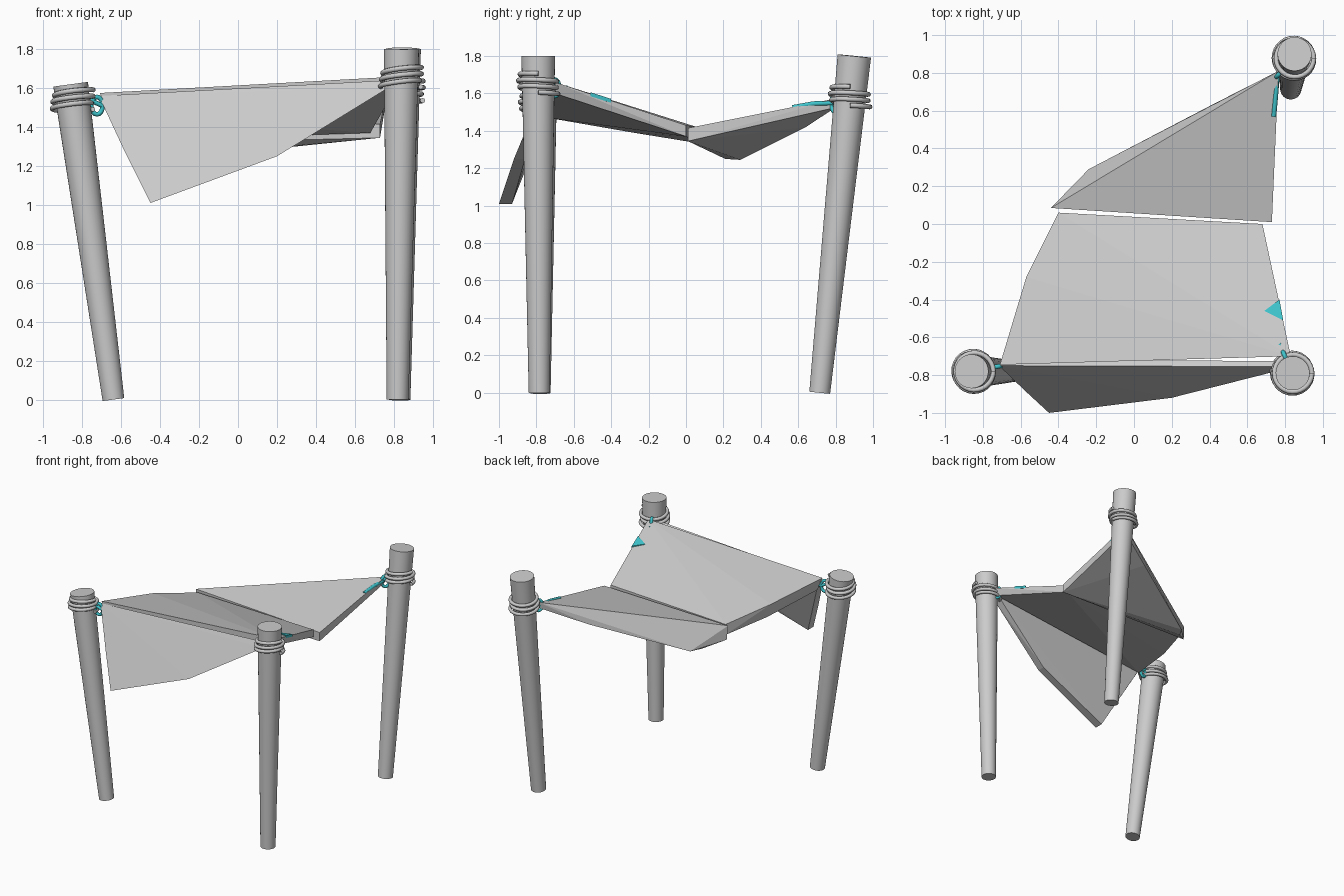
import bpy, bmesh, math
from mathutils import Vector

if "Cube" in bpy.data.objects:
    bpy.data.objects.remove(bpy.data.objects["Cube"])

teal = bpy.data.materials.new("teal")
teal.diffuse_color = (0.05, 0.55, 0.6, 1)
teal.use_nodes = True
teal.node_tree.nodes["Principled BSDF"].inputs["Base Color"].default_value = teal.diffuse_color


def tapered_post(name, bottom, top, r0, r1):
    bottom, top = Vector(bottom), Vector(top)
    axis = top - bottom
    bpy.ops.mesh.primitive_cone_add(vertices=32, radius1=r0, radius2=r1, depth=axis.length,
                                    location=(bottom + top) / 2,
                                    rotation=axis.to_track_quat('Z', 'Y').to_euler())
    ob = bpy.context.object
    ob.name = name
    bpy.ops.object.shade_smooth_by_angle()


def rope(name, pts, radius, mat=None, cyclic=False):
    cu = bpy.data.curves.new(name, 'CURVE')
    cu.dimensions = '3D'
    cu.bevel_depth = radius
    cu.bevel_resolution = 2
    cu.use_fill_caps = True
    sp = cu.splines.new('POLY')
    sp.points.add(len(pts) - 1)
    for p, c in zip(sp.points, pts):
        p.co = (*c, 1)
    sp.use_cyclic_u = cyclic
    sp.use_smooth = True
    if mat:
        cu.materials.append(mat)
    ob = bpy.data.objects.new(name, cu)
    bpy.context.collection.objects.link(ob)


def folded_cloth(name, pts, mat=None):
    # flat-faced cloth slab spanning its corner points
    bm = bmesh.new()
    for p in pts:
        bm.verts.new(p)
    res = bmesh.ops.convex_hull(bm, input=bm.verts)
    loose = [v for v in bm.verts if not v.link_faces]
    bmesh.ops.delete(bm, geom=loose, context='VERTS')
    bmesh.ops.recalc_face_normals(bm, faces=bm.faces)
    me = bpy.data.meshes.new(name)
    bm.to_mesh(me)
    bm.free()
    if mat:
        me.materials.append(mat)
    ob = bpy.data.objects.new(name, me)
    bpy.context.collection.objects.link(ob)


# posts with wrapped rope and teal ties: bottom, top, wrap height, cloth corner
posts = {
    "front_left": ((-0.64, -0.78, 0), (-0.86, -0.78, 1.62), 1.535, (-0.70, -0.75, 1.51)),
    "front_right": ((0.82, -0.785, 0), (0.84, -0.79, 1.80), 1.65, (0.79, -0.68, 1.63)),
    "back_right": ((0.83, 0.715, 0), (0.85, 0.90, 1.80), 1.58, (0.755, 0.78, 1.545)),
}
for name, (bot, top, wz, corner) in posts.items():
    tapered_post(name + "_post", bot, top, 0.056, 0.09)
    c = Vector(bot).lerp(Vector(top), wz / top[2])
    turns, n = 3, 28
    wrap = []
    for i in range(turns * n + 1):
        a = 2 * math.pi * i / n
        r = 0.101 + 0.006 * math.sin(a * 0.7)
        wrap.append((c.x + r * math.cos(a), c.y + r * math.sin(a),
                     c.z - 0.05 + 0.1 * i / (turns * n) + 0.012 * math.cos(a + 1)))
    rope(name + "_rope_wrap", wrap, 0.013)
    # small teal loop and link to the cloth corner
    k = Vector(corner)
    d = (c - k)
    d.z = 0
    d.normalize()
    mid = k + d * 0.025
    loop = [mid + d * 0.03 * math.cos(t) + Vector((0, 0, 0.045 * math.sin(t)))
            for t in [2 * math.pi * i / 16 for i in range(16)]]
    rope(name + "_tie_loop", loop, 0.012, teal, True)
    rope(name + "_tie_link", [k - d * 0.05, k, c - d * 0.1], 0.012, teal)

# cord along the cloth edge at the back corner
rope("back_edge_cord", [(0.74, 0.57, 1.525), (0.75, 0.68, 1.545), (0.76, 0.80, 1.55)], 0.013, teal)

# front half of the canopy
folded_cloth("front_canopy", [
    (-0.71, -0.745, 1.575), (0.83, -0.70, 1.66), (0.68, 0.0, 1.43), (-0.40, 0.06, 1.42),
    (-0.57, -0.28, 1.50), (-0.67, -0.74, 1.47), (-0.54, -0.28, 1.39), (-0.40, 0.06, 1.335),
    (0.68, 0.0, 1.37), (0.81, -0.70, 1.60)])

# back half, sloping down to its outer low corner
folded_cloth("back_canopy", [
    (0.73, 0.01, 1.415), (-0.44, 0.085, 1.43), (0.765, 0.81, 1.575),
    (0.73, 0.01, 1.345), (-0.43, 0.09, 1.315), (-0.29, 0.21, 1.25), (-0.24, 0.29, 1.245),
    (0.43, 0.64, 1.42), (0.76, 0.80, 1.525)])

# hanging front flap
folded_cloth("front_flap", [
    (-0.715, -0.75, 1.56), (0.77, -0.755, 1.64), (-0.58, -0.88, 1.27), (-0.45, -1.0, 1.01),
    (0.20, -0.92, 1.25), (0.77, -0.775, 1.60),
    (-0.69, -0.72, 1.54), (0.77, -0.725, 1.62), (-0.45, -0.93, 1.01), (0.20, -0.86, 1.25)])

# teal patch on the canopy
folded_cloth("teal_patch", [(x, y, z + h) for h in (-0.015, 0.006)
                            for x, y, z in ((0.69, -0.46, 1.58), (0.77, -0.40, 1.565), (0.79, -0.51, 1.60))], teal)
